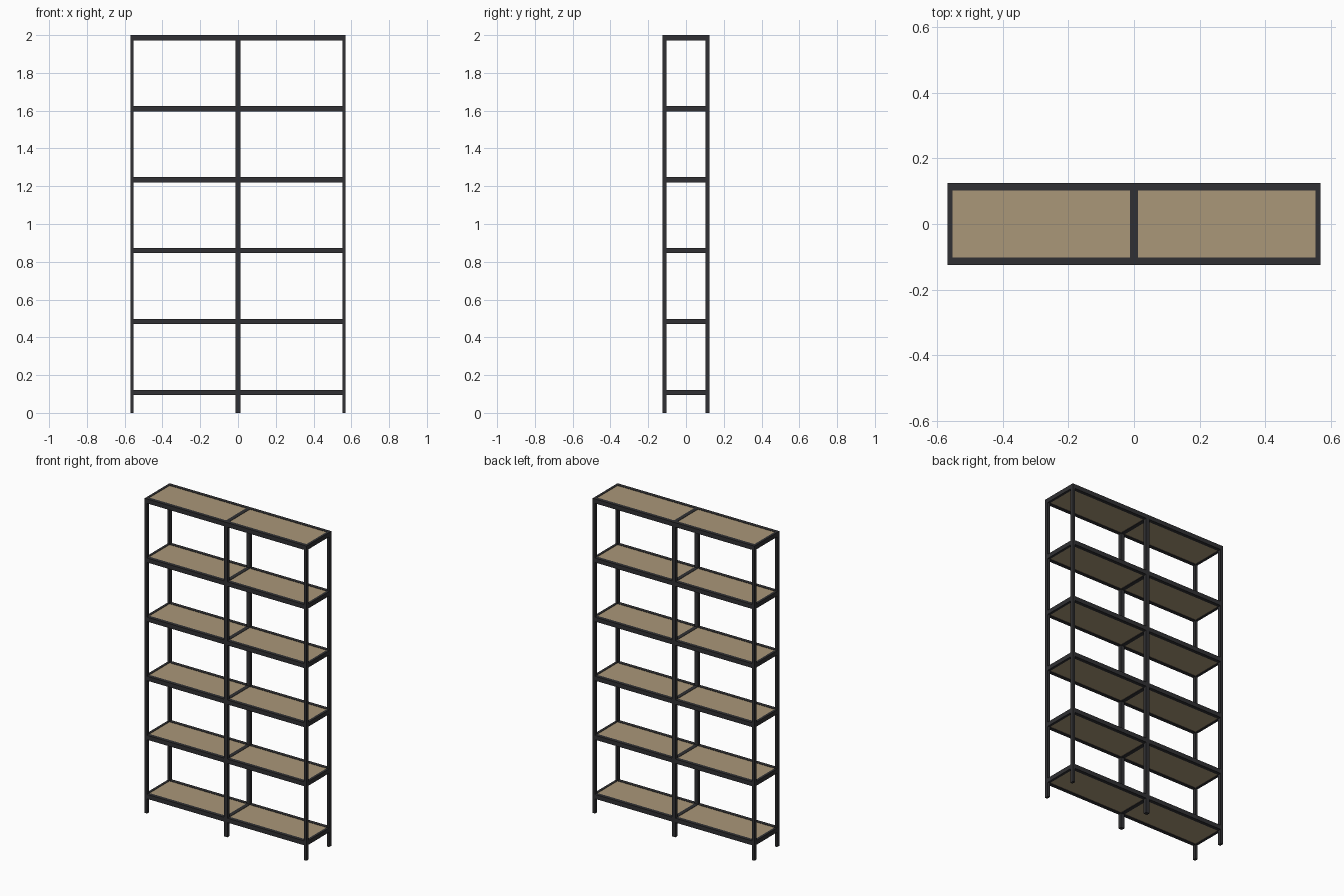
import bpy

if "Cube" in bpy.data.objects:
    bpy.data.objects.remove(bpy.data.objects["Cube"])

W, D, H = 0.569, 0.125, 2.0        # half width, half depth, height
END, MID, DEEP = 0.016, 0.025, 0.023  # end post width, middle post width, post depth
RAIL = 0.028                       # rail height
LEVELS = 6
TOPS = [0.122 + i * (H - 0.122) / (LEVELS - 1) for i in range(LEVELS)]


def material(name, colour):
    m = bpy.data.materials.new(name)
    m.diffuse_color = colour
    m.use_nodes = True
    m.node_tree.nodes["Principled BSDF"].inputs["Base Color"].default_value = m.diffuse_color
    return m


steel = material("dark_steel", (0.03, 0.03, 0.033, 1))
wood = material("pale_wood", (0.40, 0.31, 0.19, 1))


def box(name, x, y, z, mat):
    """Box spanning the (min, max) ranges given for each axis."""
    bpy.ops.mesh.primitive_cube_add(size=1, location=[sum(r) / 2 for r in (x, y, z)])
    ob = bpy.context.object
    ob.name = name
    ob.scale = [r[1] - r[0] for r in (x, y, z)]
    bpy.ops.object.transform_apply(location=False, rotation=False, scale=True)
    ob.data.materials.append(mat)


# x ranges of the three frames, and of the two bays between them
frames = {"left": (-W, -W + END), "middle": (-MID / 2, MID / 2), "right": (W - END, W)}
bays = {"left": (-W + END, -MID / 2), "right": (MID / 2, W - END)}
rows = {"front": (-D, -D + DEEP), "back": (D - DEEP, D)}
inner = (-D + DEEP, D - DEEP)

# Upright posts
for side, x in frames.items():
    for row, y in rows.items():
        box(f"{side}_{row}_post", x, y, (0, H), steel)

for i, top in enumerate(TOPS, 1):
    z = (top - RAIL, top)
    # Cross bars from front to back
    for side, x in frames.items():
        box(f"{side}_cross_bar_{i}", x, inner, z, steel)
    for side, x in bays.items():
        # Long rails
        for row, y in rows.items():
            box(f"{side}_{row}_rail_{i}", x, y, z, steel)
        # Shelf board set just inside the frame
        box(f"{side}_shelf_board_{i}", x, inner, (z[0] + 0.003, top - 0.002), wood)
